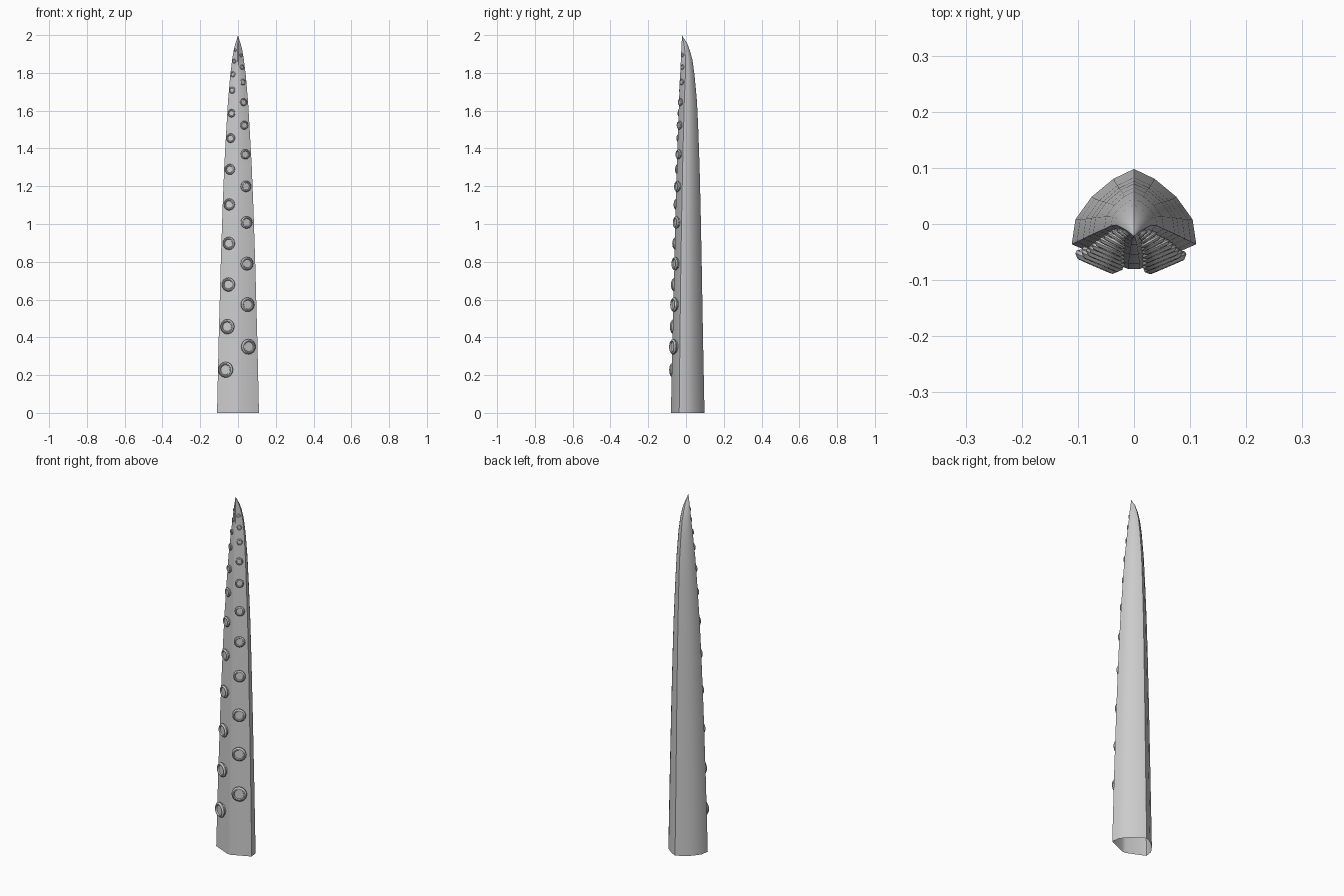
import bpy, bmesh, math
from mathutils import Vector, Matrix

if "Cube" in bpy.data.objects:
    bpy.data.objects.remove(bpy.data.objects["Cube"])

skin = bpy.data.materials.new("grey skin")
skin.diffuse_color = (0.6, 0.6, 0.6, 1)
skin.use_nodes = True
skin.node_tree.nodes["Principled BSDF"].inputs["Base Color"].default_value = skin.diffuse_color

# height, half width, corner depth, back depth, front ridge depth
RINGS = [(0, .111, -.036, .098, -.080), (.4, .102, -.032, .090, -.071),
         (.8, .091, -.027, .083, -.061), (1.1, .081, -.022, .077, -.054),
         (1.3, .073, -.018, .072, -.048), (1.5, .062, -.013, .065, -.042),
         (1.65, .053, -.009, .058, -.037), (1.79, .041, -.003, .045, -.031),
         (1.87, .031, -.002, .034, -.027), (1.92, .023, -.006, .020, -.025),
         (1.955, .014, -.011, .007, -.023), (1.98, .006, -.017, -.009, -.022)]
TIP = (0, -.022, 2.0)


def ring_at(z):
    for a, b in zip(RINGS, RINGS[1:]):
        if z <= b[0]:
            t = (z - a[0]) / (b[0] - a[0])
            return [p + (q - p) * t for p, q in zip(a, b)]
    return RINGS[-1]


def link(bm, name):
    bmesh.ops.recalc_face_normals(bm, faces=bm.faces)
    mesh = bpy.data.meshes.new(name)
    bm.to_mesh(mesh)
    bm.free()
    mesh.materials.append(skin)
    ob = bpy.data.objects.new(name, mesh)
    bpy.context.collection.objects.link(ob)
    bpy.ops.object.select_all(action='DESELECT')
    ob.select_set(True)
    bpy.context.view_layer.objects.active = ob
    bpy.ops.object.shade_smooth_by_angle(angle=math.radians(35))
    return ob


# Tapering arm: rounded back, two flat front planes, open root
BACK = [(1, 0), (.94, .33), (.68, .63), (.33, .87)]
RIDGE = .1
bm = bmesh.new()
rows = []
for z, w, corner, back, front in RINGS:
    half = [(w * x, corner + (back - corner) * y) for x, y in BACK]
    pts = [(RIDGE * w, front)] + half + [(0, back)]
    pts += [(-x, y) for x, y in reversed(half)] + [(-RIDGE * w, front)]
    rows.append([bm.verts.new((x, y, z)) for x, y in pts])
n = len(rows[0])
for a, b in zip(rows, rows[1:]):
    for i in range(n):
        j = (i + 1) % n
        bm.faces.new((a[i], a[j], b[j], b[i]))
tip = bm.verts.new(TIP)
for i in range(n):
    bm.faces.new((rows[-1][i], rows[-1][(i + 1) % n], tip))
link(bm, "tentacle_arm")


# Front plane position, used to seat the suckers
def front_point(x, z):
    _, w, corner, _, front = ring_at(z)
    t = max(0, (abs(x) / w - RIDGE) / (1 - RIDGE))
    return Vector((x, front + (corner - front) * t, z))


# Sucker: neck, flared flange, raised rim and dished cup (radius, height)
PROFILE = [(.80, -.15), (.80, .12), (1.0, .26), (1.0, .40),
           (.82, .58), (.70, .58), (.62, .42)]
SIDES = 16


def sucker(name, x, z):
    r = .041 * (ring_at(z)[1] / .105) ** 1.05
    e = .003
    p = front_point(x, z)
    dx = front_point(x + e, z) - front_point(x - e, z)
    dz = front_point(x, z + e) - front_point(x, z - e)
    normal = dx.cross(dz).normalized()
    up = dz.normalized()
    side = up.cross(normal)
    frame = Matrix((side, up, normal)).transposed()
    bm = bmesh.new()
    loops = []
    for pr, h in PROFILE:
        loops.append([bm.verts.new(p + frame @ Vector((
            r * pr * math.cos(2 * math.pi * k / SIDES),
            r * pr * math.sin(2 * math.pi * k / SIDES), r * h)))
            for k in range(SIDES)])
    for a, b in zip(loops, loops[1:]):
        for k in range(SIDES):
            j = (k + 1) % SIDES
            bm.faces.new((a[k], a[j], b[j], b[k]))
    bm.faces.new(loops[-1])
    bm.faces.new(loops[0][::-1])
    link(bm, name)


# Two staggered rows of suckers, shrinking toward the tip
LEFT = [(-.060, .228), (-.051, .456), (-.046, .679), (-.044, .897),
        (-.042, 1.103), (-.039, 1.289), (-.035, 1.454), (-.031, 1.586),
        (-.028, 1.708), (-.024, 1.793), (-.018, 1.862), (-.013, 1.92)]
RIGHT = [(.050, .350), (.046, .573), (.043, .790), (.041, 1.008),
         (.038, 1.199), (.035, 1.369), (.030, 1.523), (.026, 1.645),
         (.023, 1.751), (.019, 1.830), (.014, 1.894)]
for label, row in (("left", LEFT), ("right", RIGHT)):
    for i, (x, z) in enumerate(row):
        sucker(f"sucker_{label}_{i + 1}", x, z)
